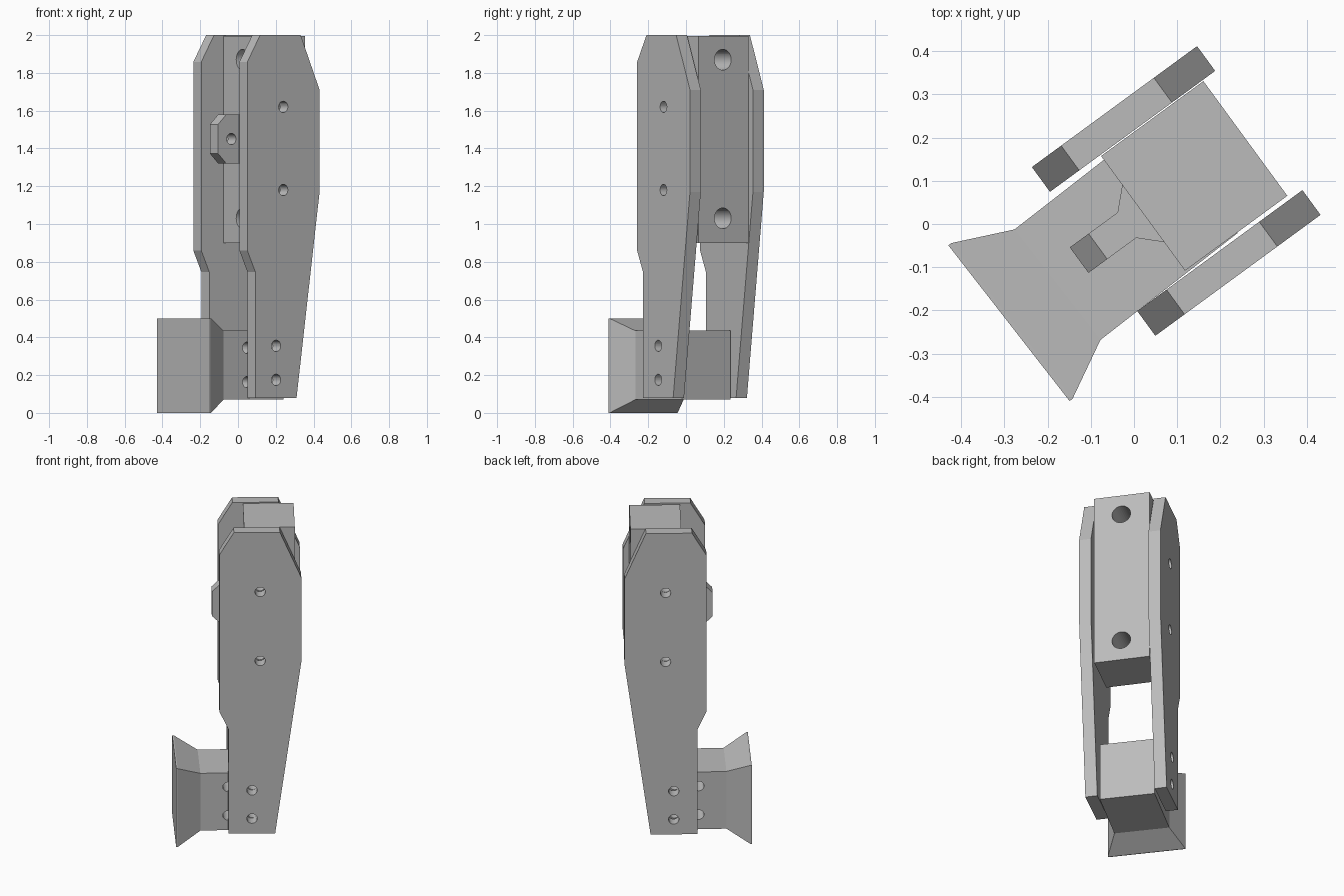
import bpy, bmesh, math
from mathutils import Matrix, Vector

default = bpy.data.objects.get("Cube")
if default:
    bpy.data.objects.remove(default, do_unlink=True)

grey = bpy.data.materials.new("plain grey")
grey.use_nodes = True
colour = (0.5, 0.5, 0.5, 1)
grey.diffuse_color = colour
grey.node_tree.nodes["Principled BSDF"].inputs["Base Color"].default_value = colour

TURN = math.radians(36.2)       # heading of the side plates and top block
FOOT_TURN = math.radians(37.9)  # heading of the flared foot
R = 0.03                        # bolt hole radius


def finish(name, bm, turn):
    bmesh.ops.recalc_face_normals(bm, faces=bm.faces)
    bm.transform(Matrix.Rotation(turn, 4, "Z"))
    mesh = bpy.data.meshes.new(name)
    bm.to_mesh(mesh)
    bm.free()
    obj = bpy.data.objects.new(name, mesh)
    mesh.materials.append(grey)
    bpy.context.collection.objects.link(obj)
    return obj


def loft(name, rings, turn):
    """Join matching rings of points into a closed solid."""
    bm = bmesh.new()
    loops = [[bm.verts.new(p) for p in ring] for ring in rings]
    n = len(loops[0])
    for a, b in zip(loops, loops[1:]):
        for i in range(n):
            j = (i + 1) % n
            bm.faces.new((a[i], a[j], b[j], b[i]))
    bm.faces.new(loops[0])
    bm.faces.new(loops[-1])
    return finish(name, bm, turn)


def section(u, v0, v1, z0, z1):
    return [(u, v0, z0), (u, v1, z0), (u, v1, z1), (u, v0, z1)]


def drill(obj, axis, holes, radius, turn):
    """Cut round through-holes, centred on local points, along a local axis."""
    bm = bmesh.new()
    spin = Vector((0, 0, 1)).rotation_difference(Vector(axis)).to_matrix().to_4x4()
    for p in holes:
        bmesh.ops.create_cone(bm, cap_ends=True, segments=32, radius1=radius,
                              radius2=radius, depth=1.5,
                              matrix=Matrix.Translation(p) @ spin)
    cutter = finish("hole_cutter", bm, turn)
    cutter.hide_render = True
    mod = obj.modifiers.new("holes", "BOOLEAN")
    mod.operation = "DIFFERENCE"
    mod.solver = "EXACT"
    mod.object = cutter
    bpy.context.view_layer.objects.active = obj
    bpy.ops.object.modifier_apply(modifier=mod.name)
    bpy.data.objects.remove(cutter, do_unlink=True)


ACROSS, ALONG = (0, 1, 0), (1, 0, 0)
plate_holes = [(0.123, 0, 1.62), (0.123, 0, 1.18)]
foot_holes = [(0.076, 0, 0.355), (0.076, 0, 0.175)]

# Two matching side plates
profile = [(-0.06, 0.08), (0.21, 0.08), (0.361, 1.17), (0.361, 1.71), (0.237, 2.0),
           (-0.029, 2.0), (-0.113, 1.858), (-0.113, 0.86), (-0.06, 0.745)]
for name, v0, v1 in (("left_side_plate", 0.175, 0.246),
                     ("right_side_plate", -0.238, -0.167)):
    plate = loft(name, [[(u, v, z) for u, z in profile] for v in (v0, v1)], TURN)
    drill(plate, ACROSS, plate_holes + foot_holes, R, TURN)

# Upper block with two large bores
block = loft("upper_block", [section(u, -0.157, 0.172, 0.9, 1.995)
                             for u in (0.0315, 0.325)], TURN)
drill(block, ALONG, [(0, 0.004, 1.87), (0, 0.004, 1.03)], 0.055, TURN)
drill(block, ACROSS, plate_holes, R, TURN)

# Lug with chamfered nose and flared root
lug = loft("front_lug", [section(-0.152, -0.029, 0.044, 1.373, 1.527),
                         section(-0.098, -0.029, 0.044, 1.32, 1.58),
                         section(-0.015, -0.029, 0.044, 1.32, 1.58),
                         section(0.0315, -0.075, 0.089, 1.32, 1.58)], TURN)
drill(lug, ACROSS, [(-0.0645, 0, 1.45)], R, TURN)

# Flared foot with a thin front lip
foot = loft("flared_foot", [section(-0.3695, -0.232, 0.225, 0, 0.5),
                            section(-0.361, -0.232, 0.225, 0, 0.5),
                            section(-0.226, -0.164, 0.16, 0.07, 0.435),
                            section(0.177, -0.164, 0.16, 0.07, 0.435)], FOOT_TURN)
drill(foot, ACROSS, foot_holes + [(-0.066, 0, 0.345), (-0.066, 0, 0.163)], R, FOOT_TURN)
